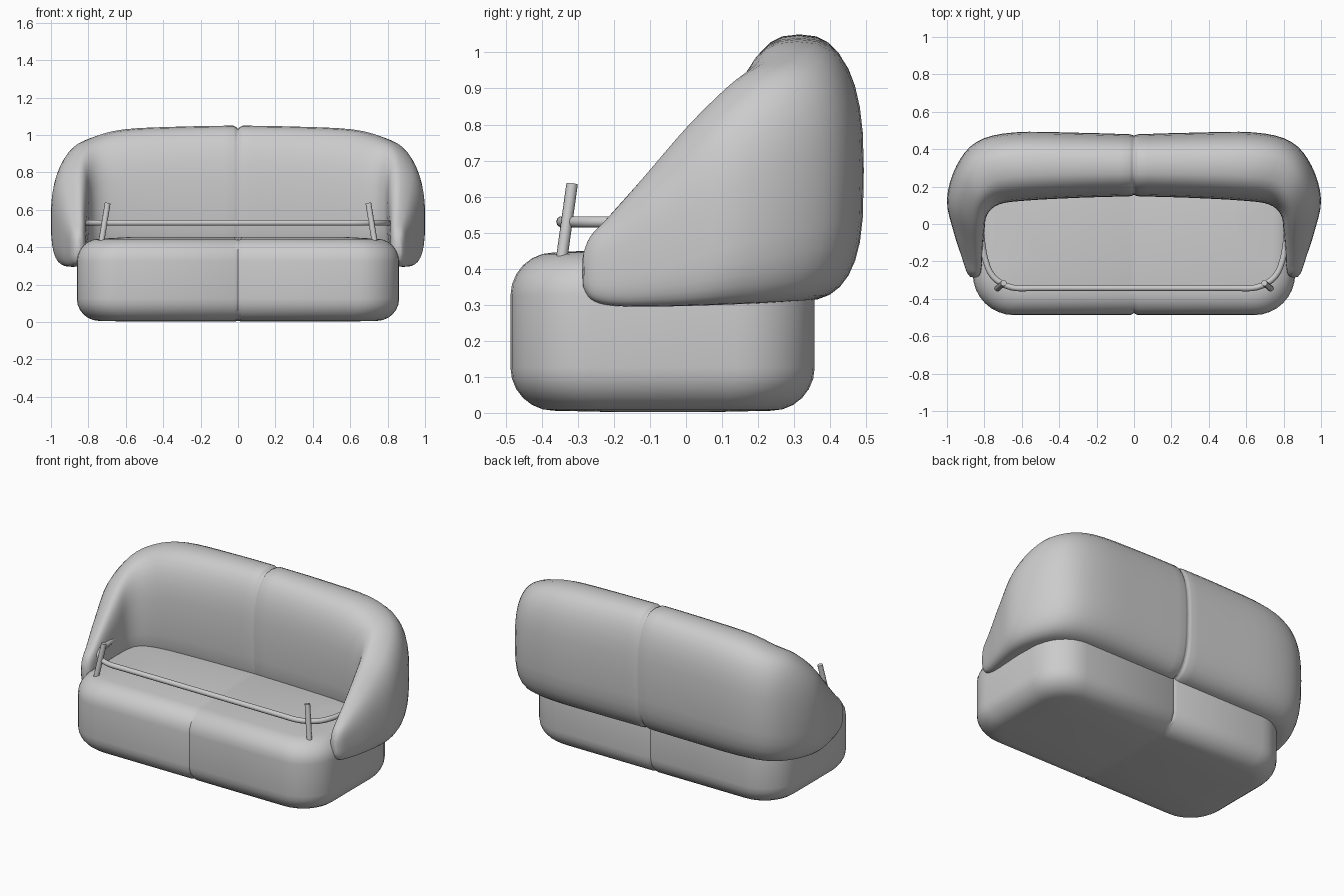
import bpy, bmesh
from math import sin, cos, pi, copysign
from mathutils import Vector

cube = bpy.data.objects.get("Cube")
if cube:
    bpy.data.objects.remove(cube, do_unlink=True)

fabric = bpy.data.materials.new("grey_fabric")
fabric.use_nodes = True
GREY = (0.6, 0.6, 0.6, 1)
fabric.diffuse_color = GREY
fabric.node_tree.nodes["Principled BSDF"].inputs["Base Color"].default_value = GREY


def spow(value, n):
    return copysign(abs(value) ** (2 / n), value)


def spline(rows, steps):
    """Smooth interpolation through rows of numbers."""
    rows = [Vector(r) for r in rows]
    out = []
    for i in range(len(rows) - 1):
        a, b = rows[max(i - 1, 0)], rows[i]
        c, d = rows[i + 1], rows[min(i + 2, len(rows) - 1)]
        for s in range(steps):
            t = s / steps
            out.append(0.5 * (2 * b + (c - a) * t + (2 * a - 5 * b + 4 * c - d) * t * t
                              + (3 * b - a - 3 * c + d) * t ** 3))
    return out + [rows[-1]]


def loft(bm, rings, cap_start=True):
    """Skin a list of closed rings and cap the ends."""
    rings = [[bm.verts.new(p) for p in ring] for ring in rings]
    n = len(rings[0])
    for a, b in zip(rings, rings[1:]):
        for i in range(n):
            bm.faces.new((a[i], a[(i + 1) % n], b[(i + 1) % n], b[i]))
    if cap_start:
        bm.faces.new(rings[0])
    bm.faces.new(rings[-1])
    bmesh.ops.recalc_face_normals(bm, faces=bm.faces)


def finish(obj, angle=0.9):
    obj.data.materials.append(fabric)
    bpy.ops.object.select_all(action="DESELECT")
    obj.select_set(True)
    bpy.context.view_layer.objects.active = obj
    bpy.ops.object.shade_smooth_by_angle(angle=angle)
    return obj


def mesh_object(name, bm):
    mesh = bpy.data.meshes.new(name)
    bm.to_mesh(mesh)
    bm.free()
    obj = bpy.data.objects.new(name, mesh)
    bpy.context.collection.objects.link(obj)
    return obj


def tube(name, points, radius):
    curve = bpy.data.curves.new(name, "CURVE")
    curve.dimensions = "3D"
    curve.bevel_depth = radius
    curve.bevel_resolution = 3
    curve.use_fill_caps = True
    line = curve.splines.new("POLY")
    line.points.add(len(points) - 1)
    for p, co in zip(line.points, points):
        p.co = (*co, 1)
    obj = bpy.data.objects.new(name, curve)
    bpy.context.collection.objects.link(obj)
    bpy.ops.object.select_all(action="DESELECT")
    obj.select_set(True)
    bpy.context.view_layer.objects.active = obj
    bpy.ops.object.convert(target="MESH")
    return finish(bpy.context.object)


# Seat base: rounded block with a pinched centre seam
def plan_ring(inset, z):
    hx, y0, y1 = 0.862 - inset, -0.487 + inset, 0.357 - inset
    r = 0.22 - inset * 0.6
    ring = []
    for k, (cx, cy) in enumerate(((hx - r, y1 - r), (r - hx, y1 - r),
                                  (r - hx, y0 + r), (hx - r, y0 + r))):
        for i in range(9):
            a = (k + i / 8) * pi / 2
            ring.append((cx + r * cos(a), cy + r * sin(a), z))
    return ring


base = bmesh.new()
R = 0.12
arc = [i * pi / 12 for i in range(7)]
rings = [plan_ring(R * (1 - sin(a)), 0.006 + R * (1 - cos(a))) for a in arc]
rings += [plan_ring(R * (1 - cos(a)), 0.445 - R * (1 - sin(a))) for a in arc]
rings = [plan_ring(0.3, 0.002)] + rings + [plan_ring(0.3, 0.455)]
loft(base, rings)
for x in (-0.02, 0, 0.02):
    bmesh.ops.bisect_plane(base, geom=base.verts[:] + base.edges[:] + base.faces[:],
                           plane_co=(x, 0, 0), plane_no=(1, 0, 0))
for v in base.verts:
    if abs(v.co.x) < 0.001:
        v.co.y = -0.065 + (v.co.y + 0.065) * 0.975
        v.co.z = 0.23 + (v.co.z - 0.23) * 0.98
finish(mesh_object("seat_base", base))

# Wraparound back and arms: inner x, y, outer x, y, bottom, top
stations = [
    (0.025, 0.148, 0.025, 0.48, 0.31, 1.05),
    (0.3, 0.14, 0.3, 0.488, 0.31, 1.045),
    (0.58, 0.125, 0.64, 0.49, 0.31, 1.03),
    (0.72, 0.105, 0.84, 0.44, 0.308, 0.985),
    (0.785, 0.05, 0.95, 0.31, 0.303, 0.925),
    (0.80, -0.04, 1.0, 0.13, 0.298, 0.81),
    (0.81, -0.15, 0.965, -0.04, 0.295, 0.66),
    (0.815, -0.235, 0.92, -0.18, 0.298, 0.545),
    (0.825, -0.272, 0.895, -0.255, 0.315, 0.49),
    (0.845, -0.287, 0.875, -0.283, 0.35, 0.44),
]


def back_ring(s, scale=1.0):
    ix, iy, ox, oy, zb, zt = s
    ring = []
    for i in range(32):
        a = 2 * pi * i / 32
        u = spow(cos(a), 2.6) * scale
        w = spow(sin(a), 2.6 if sin(a) > 0 else 3.2) * scale
        f = 0.5 + 0.5 * u
        ring.append((ix + (ox - ix) * f, iy + (oy - iy) * f,
                     (zb + zt) / 2 + w * (zt - zb) / 2))
    return ring


back = bmesh.new()
path = spline(stations, 4)
seam = path[0].copy()
seam[0] = seam[2] = 0
near = path[0].copy()
near[0] = near[2] = 0.01
loft(back, [back_ring(seam, 0.95), back_ring(near, 0.98)] + [back_ring(s) for s in path],
     cap_start=False)
back_obj = mesh_object("wraparound_back", back)
mirror = back_obj.modifiers.new("mirror", "MIRROR")
mirror.use_clip = True
finish(back_obj)

# Front rail running from arm to arm
half = spline([(0.82, -0.02, 0.53), (0.80, -0.17, 0.53), (0.755, -0.28, 0.53),
               (0.66, -0.338, 0.53), (0.55, -0.343, 0.53)], 4)
tube("front_rail", half + [Vector((-p.x, p.y, p.z)) for p in reversed(half)], 0.016)

# Leaning rail posts
for side, name in ((1, "left_post"), (-1, "right_post")):
    tube(name, [(0.732 * side, -0.346, 0.42), (0.697 * side, -0.316, 0.635)], 0.016)
